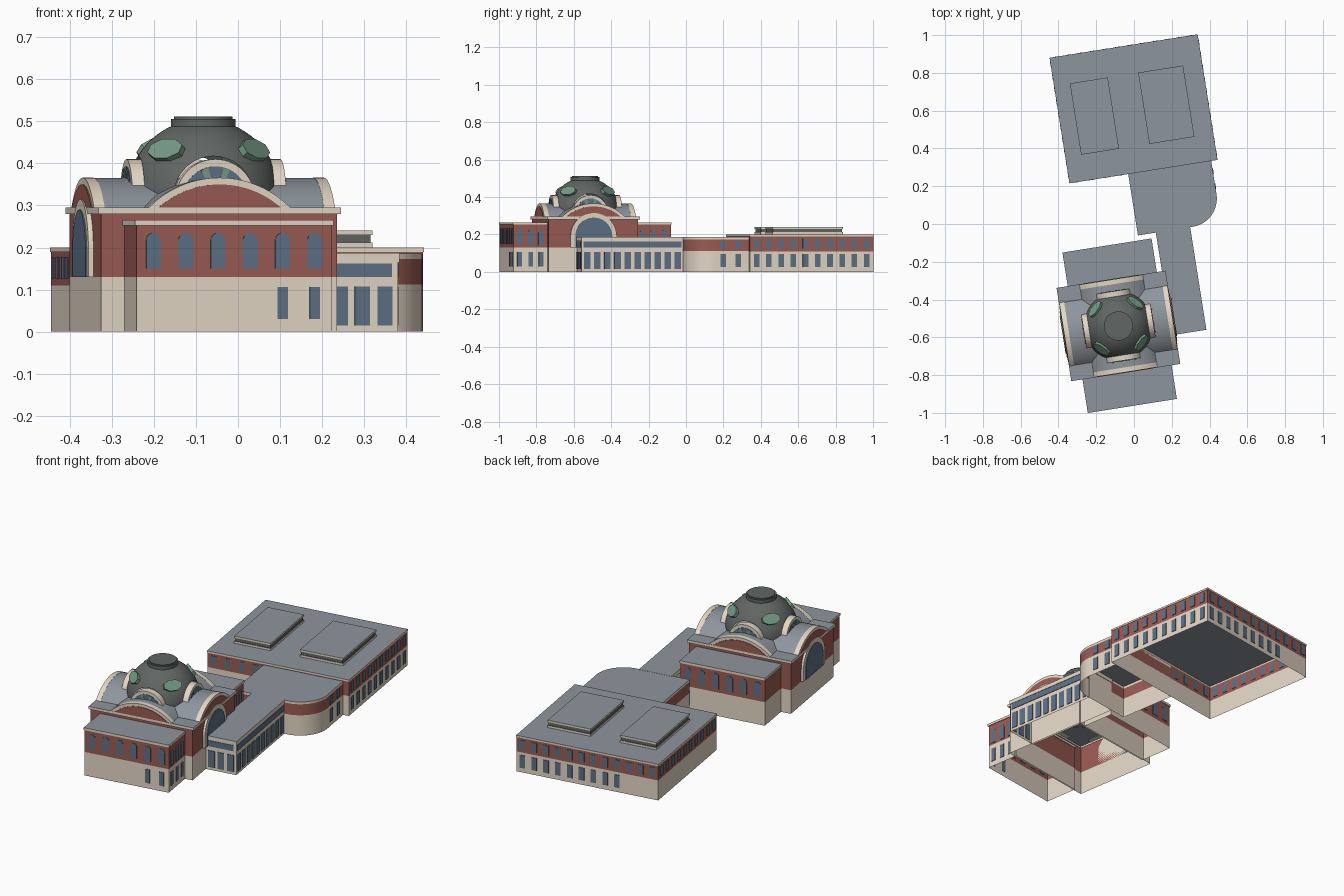
import bpy, bmesh
from math import sin, cos, pi, radians, sqrt, atan2
from mathutils import Matrix, Vector

if "Cube" in bpy.data.objects:
    bpy.data.objects.remove(bpy.data.objects["Cube"])

TURN = radians(9)          # whole complex is turned on its site


def material(name, r, g, b):
    m = bpy.data.materials.new(name)
    m.diffuse_color = (r ** 2.2, g ** 2.2, b ** 2.2, 1)
    m.use_nodes = True
    m.node_tree.nodes["Principled BSDF"].inputs["Base Color"].default_value = m.diffuse_color
    return m


STONE = material("stone", .89, .84, .77)
BRICK = material("brick", .60, .36, .33)
ROOF = material("roof", .55, .58, .61)
GLASS = material("glass", .37, .44, .52)
DARK = material("dark_metal", .38, .40, .39)
GREEN = material("green_copper", .45, .60, .52)


def finish(name, bm, mats, smooth=False):
    me = bpy.data.meshes.new(name)
    bm.to_mesh(me)
    bm.free()
    for m in mats:
        me.materials.append(m)
    ob = bpy.data.objects.new(name, me)
    ob.rotation_euler.z = TURN
    bpy.context.collection.objects.link(ob)
    if smooth:
        bpy.ops.object.select_all(action='DESELECT')
        ob.select_set(True)
        bpy.context.view_layer.objects.active = ob
        bpy.ops.object.shade_smooth_by_angle(angle=radians(35))
    return ob


def block(name, pts, layers, z0=0, smooth=False):
    """Open-bottomed walls in layers of (top z, material, overhang) with a flat roof."""
    bm = bmesh.new()
    mats = [STONE, BRICK, ROOF, DARK]
    cx = (min(p[0] for p in pts) + max(p[0] for p in pts)) / 2
    cy = (min(p[1] for p in pts) + max(p[1] for p in pts)) / 2

    def ring(z, o):
        return [bm.verts.new((x + (o if x > cx else -o), y + (o if y > cy else -o), z)) for x, y in pts]

    def bridge(a, b, mat):
        for i in range(len(a)):
            j = (i + 1) % len(a)
            bm.faces.new((a[i], a[j], b[j], b[i])).material_index = mats.index(mat)

    low, last = ring(z0, layers[0][2]), layers[0][2]
    for z, mat, o in layers:
        if o != last:
            step = ring(z0, o)
            bridge(low, step, mat)
            low, last = step, o
        top = ring(z, o)
        bridge(low, top, mat)
        low, z0 = top, z
    bm.faces.new(low).material_index = mats.index(ROOF)
    return finish(name, bm, mats, smooth)


def rect(u0, u1, v0, v1):
    return [(u0, v0), (u1, v0), (u1, v1), (u0, v1)]


def wall(nx, ny, dist):
    """Frame on a wall: x runs right along it, y up, z outward."""
    return Matrix(((-ny, 0, nx, nx * dist), (nx, 0, ny, ny * dist), (0, 1, 0, 0), (0, 0, 0, 1)))


def panels(name, mat, frame, profiles, d0=-.002, d1=.003, smooth=False):
    bm = bmesh.new()
    for prof in profiles:
        a = [bm.verts.new(frame @ Vector((x, y, d0))) for x, y in prof]
        b = [bm.verts.new(frame @ Vector((x, y, d1))) for x, y in prof]
        bm.faces.new(b)
        bm.faces.new(a[::-1])
        for i in range(len(a)):
            j = (i + 1) % len(a)
            bm.faces.new((a[i], a[j], b[j], b[i]))
    return finish(name, bm, [mat], smooth)


def box2(x, w, z0, z1):
    return [(x - w / 2, z0), (x + w / 2, z0), (x + w / 2, z1), (x - w / 2, z1)]


def fan(x, z, r, a0=0, a1=pi, n=20):
    return [(x + r * cos(a0 + (a1 - a0) * i / n), z + r * sin(a0 + (a1 - a0) * i / n)) for i in range(n + 1)]


def arched(x, w, z0, z1, n=10):
    return [(x - w / 2, z0), (x + w / 2, z0)] + fan(x, z1 - w / 2, w / 2, n=n)


def segment(x, half, z, rise):
    r = (half * half + rise * rise) / (2 * rise)
    a = atan2(r - rise, half)
    return fan(x, z + rise - r, r, a, pi - a, 28)


def spread(a, b, n):
    return [a + (b - a) * i / (n - 1) for i in range(n)]


# rear block with two roof monitors
block("rear_block", rect(-.302, .488, .268, .937), [(.11, STONE, 0), (.19, BRICK, 0), (.2, STONE, .002)])
for i, (a, b) in enumerate(((-.219, -.016), (.147, .388))):
    block(f"roof_monitor_{i}", rect(a, b, .406, .788),
          [(.212, STONE, 0), (.23, DARK, -.004), (.24, STONE, 0)], z0=.2)
right, back = spread(.305, .90, 10), spread(-.455, .27, 12)
for side, frame, hi, lo in (("right", wall(1, 0, .488), right, right),
                            ("back", wall(0, 1, .937), back, back[:9]),
                            ("left", wall(-1, 0, .302), [-v for v in right], []),
                            ("front", wall(0, -1, -.268), spread(-.265, -.03, 4), [])):
    panels(f"rear_windows_{side}", GLASS, frame,
           [box2(x, .03, .125, .178) for x in hi] + [box2(x, .03, .025, .095) for x in lo])

# middle block with rounded corner
block("middle_block", [(.011, -.063)] + fan(.305, .088, .151, -pi / 2, 0, 16) + [(.456, .268), (.011, .268)],
      [(.112, STONE, 0), (.173, BRICK, 0), (.186, STONE, 0)], smooth=True)
panels("middle_windows", GLASS, wall(1, 0, .456),
       [box2(v, .03, z, z + h) for v in (.13, .21) for z, h in ((.025, .07), (.122, .045))])

# glazed connector
block("connector", rect(.11, .288, -.61, -.06), [(.165, STONE, 0), (.187, STONE, .003)])
panels("connector_windows_right", GLASS, wall(1, 0, .288),
       [box2(v, .035, .015, .107) for v in spread(-.58, -.09, 10)] + [box2(-.335, .53, .13, .162)])
panels("connector_windows_front", GLASS, wall(0, -1, .61),
       [box2(u, .036, .015, .107) for u in (.15, .202, .257)] + [box2(.2, .146, .13, .162)])

# domed hall body and its two wings
CU, CV = -.166, -.52
block("hall_body", rect(-.45, .118, -.762, -.278), [(.13, STONE, 0), (.28, BRICK, 0), (.295, STONE, .008)])
wing = [(.13, STONE, 0), (.252, BRICK, 0), (.265, STONE, .004)]
block("front_wing", rect(-.394, .0755, -.946, -.755), wing)
block("back_wing", rect(-.394, .0755, -.285, -.094), wing)
us = spread(-.353, .035, 6)
panels("front_wing_windows", GLASS, wall(0, -1, .946),
       [arched(u, .036, .15, .235) for u in us] + [box2(u, .025, .03, .106) for u in us[4:]])
panels("back_wing_windows", GLASS, wall(0, 1, -.094),
       [arched(-u, .036, .15, .235) for u in us] + [box2(-us[5], .025, .03, .106)])
for name, vs, low in (("front", (-.913, -.853, -.797), True), ("back", (-.247, -.19, -.13), False)):
    panels(f"{name}_wing_side_windows", GLASS, wall(1, 0, .0755),
           [arched(v, .03, .14, .225) for v in vs] + [box2(v, .025, .03, .106) for v in vs if low])

# crossed barrel vaults
panels("vault_long", ROOF, wall(0, -1, 0), [segment(CU, .17, .294, .071)], .283, .757, True)
panels("vault_cross", ROOF, wall(1, 0, 0), [segment(CV, .17, .294, .071)], -.445, .113, True)

# per side: gable arch, lunette dormer with fan window
HALF_U, HALF_V = .284, .242
for side, nx, ny in (("front", 0, -1), ("right", 1, 0), ("back", 0, 1), ("left", -1, 0)):
    mid = nx * CU + ny * CV
    x = -ny * CU + nx * CV
    face = wall(nx, ny, mid + (HALF_U if nx else HALF_V))
    outer, inner = segment(x, .172, .293, .073), segment(x, .147, .295, .055)
    panels(f"{side}_gable_band", STONE, face, [outer], -.02, .006, True)
    panels(f"{side}_gable_brick", BRICK, face, [inner], 0, .009)
    if nx:
        panels(f"{side}_arch_frame", STONE, face, [arched(x, .25, .13, .315, 24)], 0, .012)
        panels(f"{side}_arch_window", GLASS, face, [arched(x, .2, .13, .29, 24)], 0, .015)
    centre = wall(nx, ny, mid)
    panels(f"{side}_lunette", STONE, centre, [fan(x, .315, .095, n=28)], .148, .185, True)
    panels(f"{side}_lunette_glass", GLASS, centre, [fan(x, .315, .078, n=28)], .18, .187)
    panels(f"{side}_lunette_fan", GREEN, centre,
           [[(x, .315)] + fan(x, .315, .076, pi * (k + .15) / 9, pi * (k + .85) / 9, 4) for k in range(1, 9, 2)],
           .18, .189)

# dome: sphere trimmed by the four lunette planes
R, CZ = .183, .322
bm = bmesh.new()
bmesh.ops.create_uvsphere(bm, u_segments=64, v_segments=32, radius=R)
for n, d in (((1, 0, 0), .156), ((-1, 0, 0), .156), ((0, 1, 0), .156), ((0, -1, 0), .156), ((0, 0, -1), .03)):
    bmesh.ops.bisect_plane(bm, geom=bm.verts[:] + bm.edges[:] + bm.faces[:],
                           plane_co=Vector(n) * d, plane_no=n, clear_outer=True)
bmesh.ops.translate(bm, verts=bm.verts, vec=(CU, CV, CZ))
finish("dome", bm, [DARK], True)

# crown on the dome
for name, r, z0, z1 in (("crown_base", .077, .48, .506), ("crown_cap", .07, .5, .512)):
    bm = bmesh.new()
    bmesh.ops.create_cone(bm, cap_ends=True, segments=40, radius1=r, radius2=r, depth=z1 - z0,
                          matrix=Matrix.Translation((CU, CV, (z0 + z1) / 2)))
    finish(name, bm, [DARK], True)

# eight-sided skylights on the diagonals
for k in range(4):
    a, e = pi / 4 + k * pi / 2, radians(36)
    n = Vector((cos(a) * cos(e), sin(a) * cos(e), sin(e)))
    t = Vector((-sin(a), cos(a), 0))
    up = n.cross(t)
    frame = Matrix((t, up, n)).transposed().to_4x4()
    frame.translation = Vector((CU, CV, CZ)) + n * R
    shape = [(.05 * cos(pi / 8 + i * pi / 4), .03 * sin(pi / 8 + i * pi / 4)) for i in range(8)]
    panels(f"skylight_{k}", GREEN, frame, [shape], -.02, .01)
